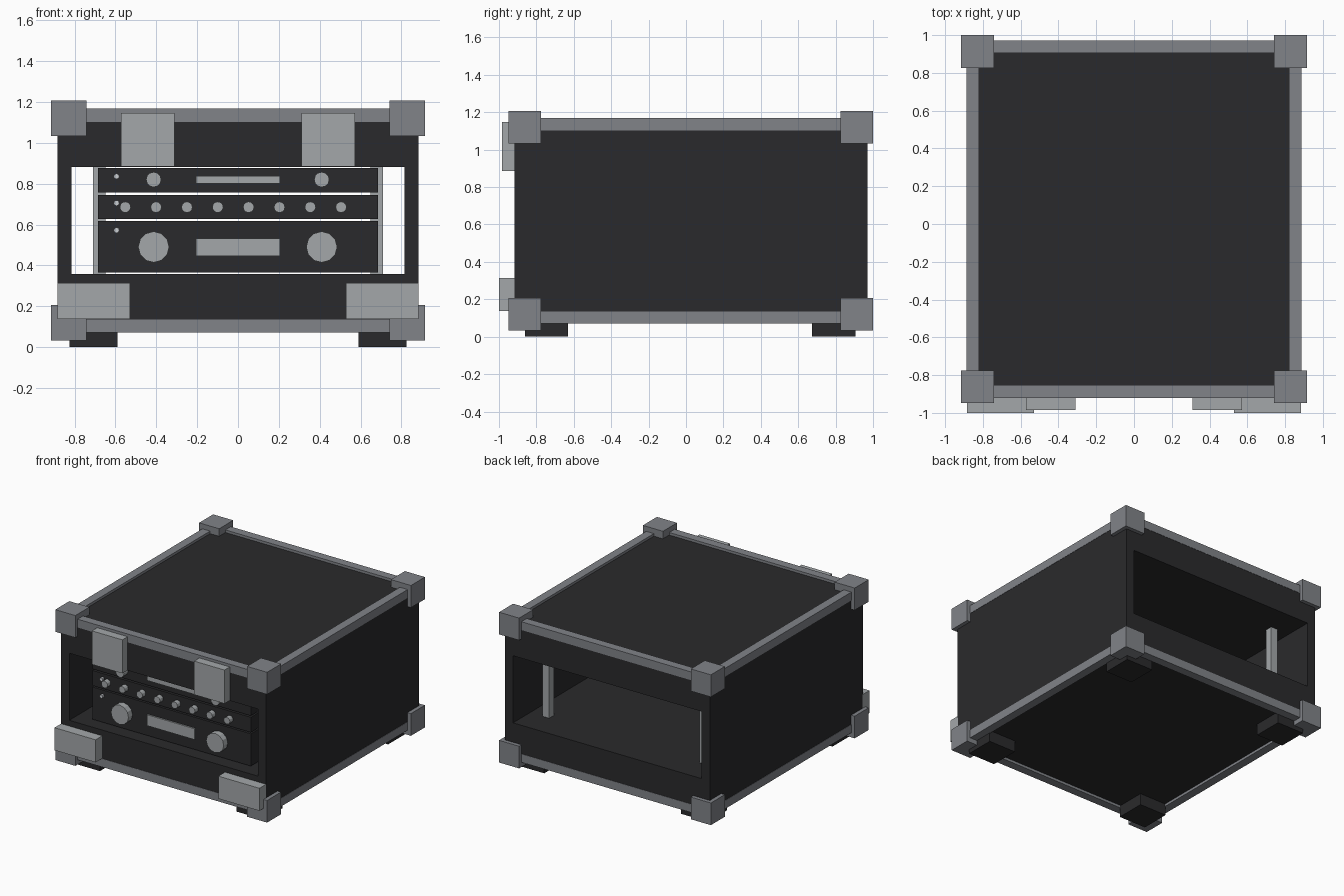
import bpy, bmesh, math

if "Cube" in bpy.data.objects:
    bpy.data.objects.remove(bpy.data.objects["Cube"])


def material(name, r, g, b):
    m = bpy.data.materials.new(name)
    m.diffuse_color = (r, g, b, 1)
    m.use_nodes = True
    m.node_tree.nodes["Principled BSDF"].inputs["Base Color"].default_value = m.diffuse_color
    return m


BLACK = material("black", 0.023, 0.023, 0.025)
GREY = material("trim_grey", 0.22, 0.23, 0.25)
LIGHT = material("light_metal", 0.37, 0.39, 0.40)
LAMP = material("lamp", 0.6, 0.62, 0.65)


def finish(name, bm, mat):
    bmesh.ops.recalc_face_normals(bm, faces=bm.faces)
    me = bpy.data.meshes.new(name)
    bm.to_mesh(me)
    bm.free()
    me.materials.append(mat)
    ob = bpy.data.objects.new(name, me)
    bpy.context.collection.objects.link(ob)
    return ob


def box(name, x, y, z, mat):
    """Box from (min, max) ranges."""
    bm = bmesh.new()
    bmesh.ops.create_cube(bm, size=1)
    for v in bm.verts:
        for i, (a, b) in enumerate((x, y, z)):
            v.co[i] = a if v.co[i] < 0 else b
    return finish(name, bm, mat)


def knob(name, x, z, r, depth, mat, sides=12):
    """Cylinder standing out of the faceplates towards -y."""
    bpy.ops.mesh.primitive_cylinder_add(vertices=sides, radius=r, depth=depth,
                                        location=(x, PLATE_Y - depth / 2, z),
                                        rotation=(math.pi / 2, 0, 0))
    ob = bpy.context.object
    ob.name = name
    ob.data.materials.append(mat)


def mirrored(a, b):
    return ((a, b), (-b, -a))


W, Y0, Y1, Z0, Z1 = 0.885, -0.918, 0.97, 0.07, 1.168
RECESS, T, PLATE_Y = 0.02, 0.065, -0.82

# Case body: rectangular tube, open front and back
bm = bmesh.new()
rings = []
for y in (Y0, Y1):
    for hw, zb, zt in ((W, Z0 + RECESS, Z1 - RECESS), (0.815, 0.358, 0.882)):
        rings.append([bm.verts.new((sx * hw, y, z)) for sx, z in
                      ((-1, zb), (1, zb), (1, zt), (-1, zt))])
fo, fi, bo, bi = rings
for a, b in ((fo, fi), (bo, bi), (fo, bo), (fi, bi)):
    for i in range(4):
        j = (i + 1) % 4
        bm.faces.new((a[i], a[j], b[j], b[i]))
finish("case_body", bm, BLACK)

# Edge trims along the top and bottom rims
E = 0.002
for z in ((Z0, Z0 + T), (Z1 - T, Z1)):
    for x in mirrored(W - T, W + E):
        box("side_trim", x, (Y0, Y1), z, GREY)
    box("front_trim", (-W, W), (Y0 - E, Y0 + T), z, GREY)
    box("back_trim", (-W, W), (Y1 - T, Y1 + E), z, GREY)

# Corner guards
for x in mirrored(0.742, 0.915):
    for y in ((-0.948, -0.775), (0.827, 1.0)):
        for z in ((0.033, 0.206), (1.034, 1.207)):
            box("corner_guard", x, y, z, GREY)

# Feet
for x in mirrored(0.59, 0.825):
    for y in ((-0.862, -0.63), (0.675, 0.907)):
        box("foot", x, y, (0, Z0 + RECESS), BLACK)

# Front latches and lower blocks
for x in mirrored(0.31, 0.573):
    box("latch", x, (-0.985, Y0), (0.885, 1.147), LIGHT)
for x in mirrored(0.53, W):
    box("lower_block", x, (-1.0, Y0 + 0.005), (0.137, 0.313), LIGHT)

# Rack rails, front and rear
for x in mirrored(0.65, 0.71):
    for y in ((-0.72, -0.66), (0.70, 0.76)):
        box("rack_rail", x, y, (0.358, 0.882), LIGHT)

# Equipment faceplates with a lamp each
for z, lamp in (((0.364, 0.616), 0.572), ((0.627, 0.745), 0.705), ((0.757, 0.876), 0.836)):
    box("faceplate", (-0.685, 0.685), (PLATE_Y, -0.72), z, BLACK)
    knob("lamp", -0.595, lamp, 0.014, 0.02, LAMP, 8)

# Displays
for z in ((0.447, 0.532), (0.80, 0.838)):
    box("display", (-0.205, 0.205), (PLATE_Y - 0.012, PLATE_Y), z, LIGHT)

# Knobs
for x in (-0.413, 0.41):
    knob("large_knob", x, 0.49, 0.076, 0.05, LIGHT)
    knob("medium_knob", x, 0.82, 0.037, 0.05, LIGHT)
for i in range(8):
    knob("small_knob", -0.552 + i * 0.151, 0.685, 0.027, 0.04, LIGHT)
